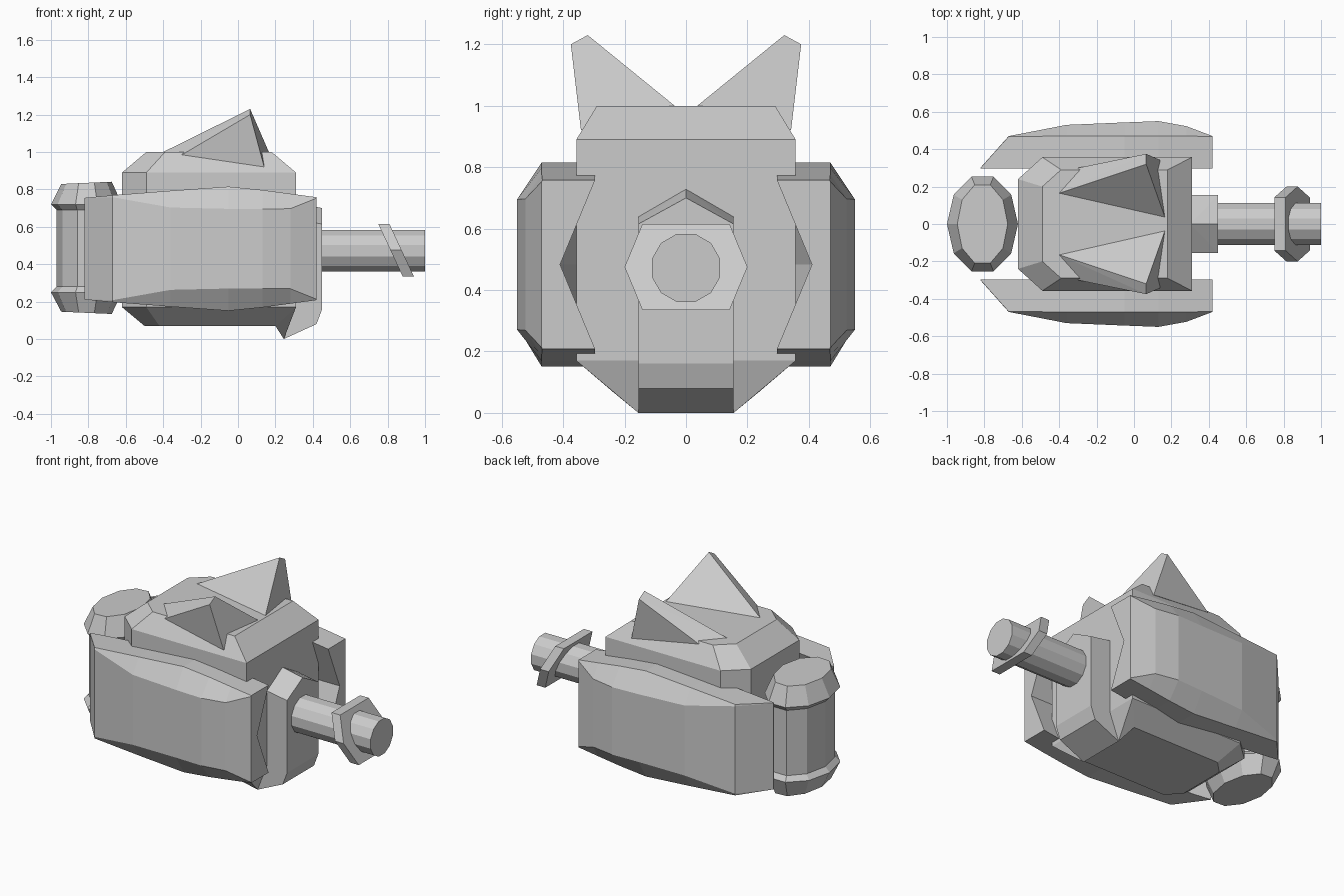
import bpy, bmesh
from math import cos, sin, pi

if "Cube" in bpy.data.objects:
    bpy.data.objects.remove(bpy.data.objects["Cube"])


def finish(name, bm):
    bmesh.ops.recalc_face_normals(bm, faces=bm.faces)
    mesh = bpy.data.meshes.new(name)
    bm.to_mesh(mesh)
    bm.free()
    ob = bpy.data.objects.new(name, mesh)
    bpy.context.collection.objects.link(ob)
    return ob


def loft(name, rings):
    """Skin equal-length point rings and cap both ends."""
    bm = bmesh.new()
    vs = [[bm.verts.new(p) for p in r] for r in rings]
    n = len(rings[0])
    for a, b in zip(vs, vs[1:]):
        for i in range(n):
            j = (i + 1) % n
            bm.faces.new((a[i], a[j], b[j], b[i]))
    bm.faces.new(vs[0])
    bm.faces.new(vs[-1])
    bmesh.ops.remove_doubles(bm, verts=bm.verts, dist=0.0005)
    return finish(name, bm)


def hull(name, pts):
    bm = bmesh.new()
    for p in pts:
        bm.verts.new(p)
    res = bmesh.ops.convex_hull(bm, input=bm.verts)
    loose = [v for v in bm.verts if not v.link_faces]
    bmesh.ops.delete(bm, geom=loose, context='VERTS')
    bmesh.ops.dissolve_limit(bm, angle_limit=0.02, verts=bm.verts, edges=bm.edges)
    return finish(name, bm)


def both(pts):
    return [(x, s * y, z) for x, y, z in pts for s in (1, -1)]


def mirror_y(ob):
    m = ob.modifiers.new("mirror", 'MIRROR')
    m.use_axis = (False, True, False)
    m.use_mirror_merge = False


# Central body: plan outline with chamfered rear corners, bevelled top and bottom
def plan(z, back, yb, xc, y, front):
    half = [(back, yb), (xc, y), (front, y)]
    return [(a, b, z) for a, b in half] + [(a, -b, z) for a, b in reversed(half)]


loft("body", [
    plan(0.07, -0.50, 0.16, -0.42, 0.24, 0.20),
    plan(0.17, -0.62, 0.24, -0.49, 0.357, 0.31),
    plan(0.89, -0.62, 0.24, -0.49, 0.357, 0.31),
    plan(1.00, -0.49, 0.20, -0.39, 0.29, 0.18),
])

# Nose block with ridged top, and the chin joining it to the body
hull("nose_block", both([
    (0.245, 0.155, 0.0), (0.42, 0.155, 0.08), (0.45, 0.155, 0.16),
    (0.45, 0.155, 0.615), (0.30, 0.155, 0.64), (0.24, 0.155, 0.1)])
    + [(0.45, 0, 0.70), (0.30, 0, 0.73)])
hull("chin", both([
    (0.245, 0.155, 0.0), (0.20, 0.24, 0.07), (0.31, 0.357, 0.17), (0.2, 0.2, 0.17)]))

# Curved side panels with V-grooved inner faces
ZC = 0.483
stations = [  # x, edge y, outer y, edge half height, outer half height, groove y
    (-0.82, 0.30, 0.302, 0.272, 0.27, 0.298),
    (-0.67, 0.468, 0.47, 0.286, 0.275, 0.41),
    (-0.36, 0.47, 0.53, 0.31, 0.22, 0.41),
    (-0.05, 0.47, 0.543, 0.332, 0.213, 0.41),
    (0.13, 0.47, 0.55, 0.314, 0.212, 0.41),
    (0.28, 0.47, 0.523, 0.294, 0.214, 0.41),
    (0.42, 0.468, 0.47, 0.275, 0.27, 0.41)]
mirror_y(loft("side_panel", [
    [(x, 0.296, ZC + h), (x, ye, ZC + h), (x, yo, ZC + ho),
     (x, yo, ZC - ho), (x, ye, ZC - h), (x, 0.296, ZC - h), (x, yg, ZC)]
    for x, ye, yo, h, ho, yg in stations]))

# Pointed fins on the roof
mirror_y(hull("roof_fin", [
    (0.065, 0.375, 1.20), (0.065, 0.32, 1.23), (-0.40, 0.165, 1.0),
    (0.165, 0.037, 1.0), (0.14, 0.342, 0.92), (-0.30, 0.30, 0.985)]))

# Rear tank: ten-sided oval with flared rims and a waisted middle
loft("rear_tank", [
    [(-0.81 + rx * cos(i * pi / 5), ry * sin(i * pi / 5), z + tilt * cos(i * pi / 5))
     for i in range(10)]
    for z, rx, ry, tilt in [
        (0.14, 0.135, 0.22, -0.006), (0.25, 0.19, 0.266, 0), (0.28, 0.16, 0.24, 0),
        (0.69, 0.16, 0.24, 0), (0.72, 0.19, 0.266, 0), (0.835, 0.135, 0.22, 0.006)]])

# Barrel and slanted collar
loft("barrel", [
    [(x, 0.115 * cos(a), 0.472 + 0.115 * sin(a))
     for a in [(i + 0.5) * pi / 6 for i in range(12)]]
    for x in (0.40, 1.0)])
hexagon = [(0.2, 0), (0.142, 0.14), (-0.142, 0.14), (-0.2, 0), (-0.142, -0.14), (0.142, -0.14)]
loft("barrel_collar", [
    [(x - 0.464 * z, y, 0.475 + z) for y, z in hexagon] for x in (0.815, 0.875)])
